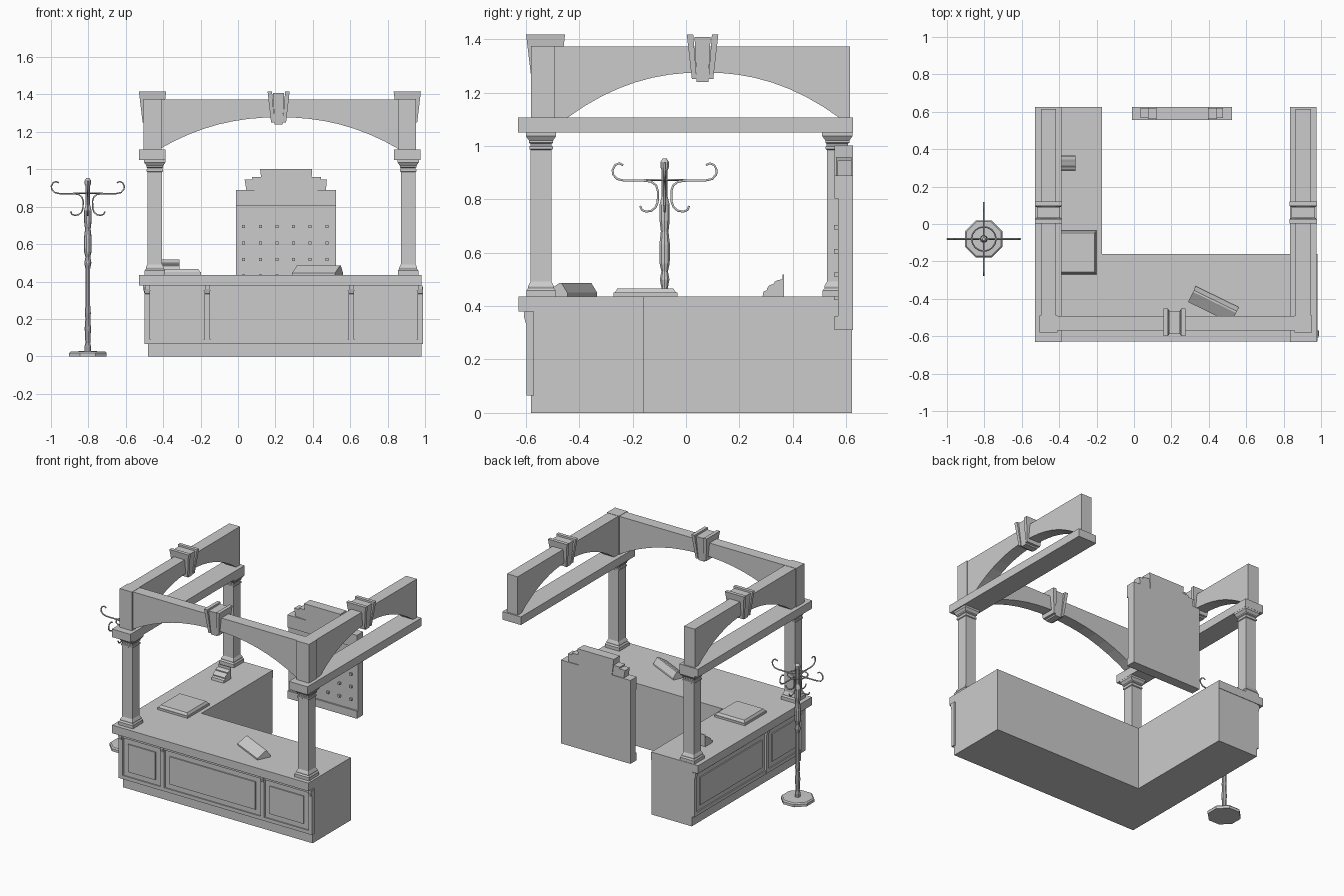
import bpy, bmesh, math
from mathutils import Vector, Matrix

if "Cube" in bpy.data.objects:
    bpy.data.objects.remove(bpy.data.objects["Cube"])


def make(name, bm):
    bmesh.ops.recalc_face_normals(bm, faces=bm.faces)
    me = bpy.data.meshes.new(name)
    bm.to_mesh(me)
    bm.free()
    ob = bpy.data.objects.new(name, me)
    bpy.context.collection.objects.link(ob)
    return ob


def loft(name, loops):
    """Closed solid through equal-length rings of points."""
    bm = bmesh.new()
    rings = [[bm.verts.new(p) for p in loop] for loop in loops]
    n = len(rings[0])
    for a, b in zip(rings, rings[1:]):
        for i in range(n):
            bm.faces.new((a[i], a[(i + 1) % n], b[(i + 1) % n], b[i]))
    bm.faces.new(rings[0])
    bm.faces.new(rings[-1])
    return make(name, bm)


def rect(x0, x1, y0, y1, z):
    return [(x0, y0, z), (x1, y0, z), (x1, y1, z), (x0, y1, z)]


def box(name, x0, x1, y0, y1, z0, z1):
    return loft(name, [rect(x0, x1, y0, y1, z0), rect(x0, x1, y0, y1, z1)])


def prism(name, profile, axis, a, b):
    """Extrude a (u, z) profile along x or y."""
    f = (lambda u, z, d: (d, u, z)) if axis == 'x' else (lambda u, z, d: (u, d, z))
    return loft(name, [[f(u, z, d) for u, z in profile] for d in (a, b)])


def lathe(name, x, y, profile, n, turn=0.0):
    return loft(name, [[(x + r * math.cos(turn + i * math.tau / n),
                         y + r * math.sin(turn + i * math.tau / n), z)
                        for i in range(n)] for r, z in profile])


# L-shaped counter body and overhanging top
body = [(-.48, -.58), (.98, -.58), (.98, -.16), (-.17, -.16), (-.17, .622), (-.48, .622)]
loft("counter_body", [[(x, y, z) for x, y in body] for z in (0, .38)])
top = [(-.53, -.627), (.98, -.627), (.98, -.16), (-.17, -.16), (-.17, .625), (-.53, .625)]
loft("counter_top", [[(x, y, z) for x, y in top] for z in (.38, .436)])


# Counter panelling: u runs along the face, d is how far it stands out
def side_box(name, side, u0, u1, z0, z1, d):
    if side == 'front':
        return box(name, u0, u1, -.58 - d, -.57, z0, z1)
    return box(name, -.48 - d, -.47, u0, u1, z0, z1)


def panelling(side, posts, panels):
    u0, u1 = posts[0] - .012, posts[-1] + .012
    side_box(side + "_bottom_rail", side, u0, u1, .065, .09, .016)
    side_box(side + "_top_rail", side, u0, u1, .352, .38, .016)
    for p in posts:
        side_box(side + "_post", side, p - .014, p + .014, .066, .37, .018)
        prof = [(0, .32), (.02, .335), (.027, .36), (.027, .38), (0, .38)]
        if side == 'front':
            prism("front_corbel", [(-.58 - d, z) for d, z in prof], 'x', p - .012, p + .012)
        else:
            prism("side_corbel", [(-.48 - d, z) for d, z in prof], 'y', p - .012, p + .012)
    for a, b in panels:
        for i, (inset, d) in enumerate(((.0, .008), (.035, .016), (.048, .010))):
            if i == 2:
                continue
            side_box(side + "_panel", side, a + inset, b - inset, .09 + inset, .352 - inset, d)


panelling('front', [-.485, -.165, .605, .975], [(-.465, -.185), (-.145, .585), (.625, .955)])
panelling('side', [-.565, -.185, .605], [(-.545, -.205), (-.165, .585)])

# Square columns with moulded base and capital
column = [(.055, .436), (.055, .458), (.048, .468), (.048, .475), (.042, .487), (.039, .492),
          (.039, .985), (.044, .988), (.044, .998), (.040, 1.0), (.040, 1.008), (.045, 1.012),
          (.045, 1.02), (.057, 1.037), (.057, 1.052)]
for x, y in ((-.445, -.543), (.91, -.543), (-.445, .567)):
    lathe("column", x, y, [(r * math.sqrt(2), z) for r, z in column], 4, math.pi / 4)


# Arched canopy
def arch(c, half, u0, u1, z_peak):
    pts = [(u1, 1.105), (u1, 1.373), (u0, 1.373), (u0, 1.105)]
    for i in range(17):
        t = -1 + i / 8
        pts.append((c + half * t, 1.105 + (z_peak - 1.105) * (1 - abs(t) ** 2.2)))
    return pts


prism("front_arch", arch(.22, .645, -.487, .94, 1.278), 'y', -.57, -.492)
for x in (-.457, .905):
    s = -1 if x < 0 else 1
    box("side_beam", x - .072, x + .07, -.63, .625, 1.05, 1.106)
    prism("side_arch", arch(.065, .51, -.565, .615, 1.275), 'x', x - .041, x + .041)
    box("corner_block", x - .047, x + .047, -.58, -.49, 1.105, 1.375)


# Keystones: recessed middle between two flared fins
def keystone(x, y, along):
    # centre offset and half width at bottom / top, half depth bottom / top, z range
    parts = ((0, .022, 0, .03, .047, .062, 1.24, 1.408),
             (-.031, .009, -.047, .012, .053, .073, 1.25, 1.417),
             (.031, .009, .047, .012, .053, .073, 1.25, 1.417))
    for c0, w0, c1, w1, d0, d1, z0, z1 in parts:
        loops = []
        for c, w, d, z in ((c0, w0, d0, z0), (c1, w1, d1, z1)):
            if along == 'x':
                loops.append(rect(x + c - w, x + c + w, y - d, y + d, z))
            else:
                loops.append(rect(x - d, x + d, y + c - w, y + c + w, z))
        loft("keystone", loops)


keystone(.217, -.526, 'x')
keystone(-.457, .062, 'y')
keystone(.905, .062, 'y')

# Key board with plinth, header, stepped crown and pegs
box("key_board", -.01, .525, .569, .625, .31, .89)
box("board_plinth", -.01, .525, .557, .58, .31, .362)
box("board_header", -.01, .525, .557, .58, .803, .89)
prism("crown_outer", [(.045, .888), (.47, .888), (.475, .945), (.035, .945)], 'y', .567, .62)
prism("crown_middle", [(.09, .888), (.425, .888), (.445, .958), (.075, .958)], 'y', .562, .62)
prism("crown_centre", [(.132, .888), (.388, .888), (.397, 1.002), (.118, 1.002)], 'y', .557, .625)
for i in range(6):
    for z in (.695, .605, .518, .43):
        x = .03 + i * .089
        box("peg", x - .008, x + .008, .555, .572, z - .008, z + .008)

# Coat stand pole and octagonal foot
RX, RY = -.803, -.08
lathe("stand_foot", RX, RY, [(.108, 0), (.108, .018), (.1, .026), (.02, .028)], 8, math.pi / 8)
pole = [(.018, .02), (.018, .05), (.013, .07), (.017, .15), (.013, .2), (.016, .23), (.013, .27),
        (.013, .47), (.019, .5), (.013, .53), (.02, .56), (.021, .63), (.015, .68), (.02, .72),
        (.02, .78), (.012, .81), (.012, .91), (.017, .92), (.017, .94), (.008, .953)]
lathe("stand_pole", RX, RY, pole, 10)


# Coat stand hooks and ring
def tube(name, points, radius, cyclic=False):
    cu = bpy.data.curves.new(name, 'CURVE')
    cu.dimensions = '3D'
    cu.bevel_depth = radius
    cu.bevel_resolution = 1
    cu.use_fill_caps = True
    sp = cu.splines.new('POLY')
    sp.points.add(len(points) - 1)
    for q, p in zip(sp.points, points):
        q.co = (*p, 1)
    sp.use_cyclic_u = cyclic
    ob = bpy.data.objects.new(name, cu)
    bpy.context.collection.objects.link(ob)


hook = [(.092, .775), (.085, .76), (.07, .754), (.05, .757), (.034, .77), (.026, .79), (.025, .83),
        (.032, .852), (.05, .866), (.08, .87), (.15, .87), (.178, .876), (.193, .893),
        (.195, .91), (.186, .928), (.17, .935), (.155, .928)]
for k in range(4):
    c, s = round(math.cos(k * math.pi / 2)), round(math.sin(k * math.pi / 2))
    tube("coat_hook", [(RX + r * c, RY + r * s, z) for r, z in hook], .0045)
    tube("hook_brace", [(RX, RY, .872), (RX + .08 * c, RY + .08 * s, .872)], .004)
tube("hook_ring", [(RX + .065 * math.cos(i * math.tau / 16), RY + .065 * math.sin(i * math.tau / 16), .873)
                   for i in range(16)], .004, True)

# Ledger on the side counter
box("ledger_base", -.43, -.197, -.272, -.032, .436, .45)
loft("ledger_pages", [rect(-.425, -.202, -.267, -.037, .45), rect(-.415, -.212, -.257, -.047, .466)])

# Curved letter holder with back plate
prism("letter_holder", [(.287, .436), (.365, .436), (.365, .50), (.345, .498), (.332, .492), (.332, .485),
                        (.313, .478), (.303, .467), (.303, .46), (.29, .454)], 'x', -.405, -.312)
box("holder_back", -.405, -.312, .362, .367, .436, .518)

# Angled desk sign on the front counter
sign = prism("desk_sign", [(-.048, 0), (.046, 0), (.046, .014), (.022, .05), (.012, .05), (-.048, .01)],
             'x', -.128, .128)
sign.matrix_world = Matrix.Translation((.425, -.43, .436)) @ Matrix.Rotation(math.radians(-26), 4, 'Z')
